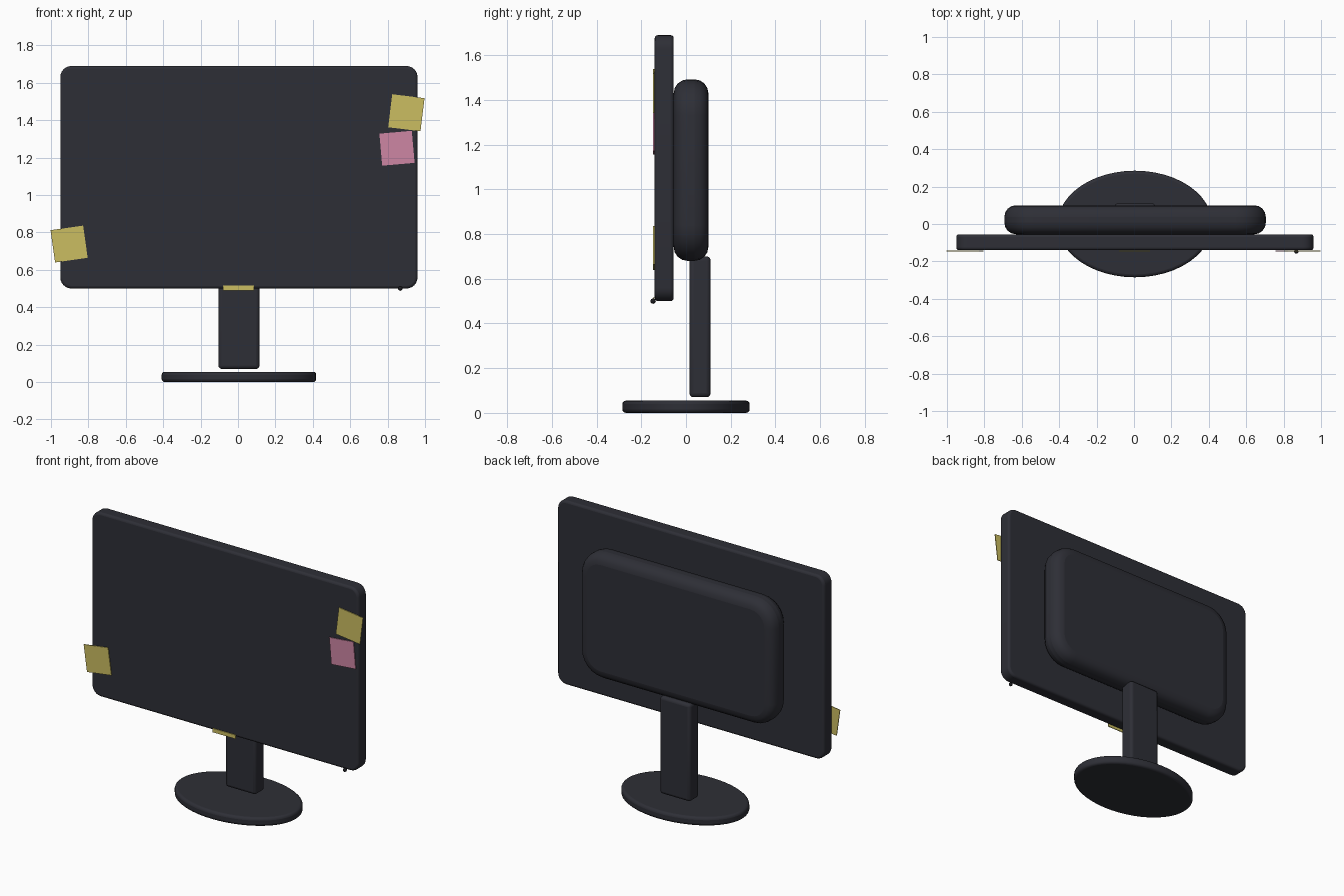
import bpy, bmesh, math
from mathutils import Matrix

old = bpy.data.objects.get("Cube")
if old:
    bpy.data.objects.remove(old, do_unlink=True)

CX = 0.005  # shared centre line of the monitor


def material(name, rgb):
    mat = bpy.data.materials.new(name)
    mat.use_nodes = True
    mat.diffuse_color = (*rgb, 1)
    mat.node_tree.nodes["Principled BSDF"].inputs["Base Color"].default_value = (*rgb, 1)
    return mat


charcoal = material("charcoal plastic", (0.027, 0.028, 0.037))
black = material("black plastic", (0.012, 0.012, 0.015))
yellow = material("yellow paper", (0.60, 0.51, 0.12))
pink = material("pink paper", (0.61, 0.24, 0.37))


def finish(name, bm, mat, smooth=True):
    bmesh.ops.recalc_face_normals(bm, faces=bm.faces)
    mesh = bpy.data.meshes.new(name)
    bm.to_mesh(mesh)
    bm.free()
    mesh.materials.append(mat)
    obj = bpy.data.objects.new(name, mesh)
    bpy.context.collection.objects.link(obj)
    if smooth:
        bpy.ops.object.select_all(action='DESELECT')
        obj.select_set(True)
        bpy.context.view_layer.objects.active = obj
        bpy.ops.object.shade_smooth_by_angle(angle=math.radians(40))
    return obj


def add_bevel(obj, width, segments):
    mod = obj.modifiers.new("soft edges", 'BEVEL')
    mod.width = width
    mod.segments = segments
    mod.limit_method = 'ANGLE'
    mod.angle_limit = math.radians(40)
    return obj


def prism(name, outline, y0, y1, mat, smooth=True):
    """Extrude an x-z outline from y0 to y1."""
    bm = bmesh.new()
    face = bm.faces.new([bm.verts.new((x, y0, z)) for x, z in outline])
    ext = bmesh.ops.extrude_face_region(bm, geom=[face])
    verts = [g for g in ext["geom"] if isinstance(g, bmesh.types.BMVert)]
    bmesh.ops.translate(bm, verts=verts, vec=(0, y1 - y0, 0))
    return finish(name, bm, mat, smooth)


def rounded_rect(x0, x1, z0, z1, r, steps=6):
    centres = [(x1 - r, z1 - r), (x0 + r, z1 - r), (x0 + r, z0 + r), (x1 - r, z0 + r)]
    points = []
    for quarter, (cx, cz) in enumerate(centres):
        for i in range(steps + 1):
            a = (quarter + i / steps) * math.pi / 2
            points.append((cx + r * math.cos(a), cz + r * math.sin(a)))
    return points


# Screen panel and the softer housing behind it
add_bevel(prism("screen", rounded_rect(-0.95, 0.96, 0.5, 1.69, 0.06), -0.14, -0.055, charcoal), 0.014, 3)
add_bevel(prism("rear_housing", rounded_rect(-0.693, 0.705, 0.68, 1.492, 0.16), -0.055, 0.1, charcoal), 0.062, 4)

# Neck
bm = bmesh.new()
bmesh.ops.create_cube(bm, size=1, matrix=Matrix.Translation((CX, 0.0625, 0.385))
                      @ Matrix.Diagonal((0.22, 0.095, 0.63, 1)))
add_bevel(finish("neck", bm, charcoal), 0.018, 3)

# Oval foot
bm = bmesh.new()
bmesh.ops.create_cone(bm, cap_ends=True, segments=48, radius1=1, radius2=1, depth=1,
                      matrix=Matrix.Translation((CX, 0, 0.0275)) @ Matrix.Diagonal((0.413, 0.285, 0.055, 1)))
add_bevel(finish("foot", bm, charcoal), 0.016, 3)

# Power button under the lower edge
bm = bmesh.new()
bmesh.ops.create_uvsphere(bm, u_segments=12, v_segments=8, radius=0.012,
                          matrix=Matrix.Translation((0.868, -0.147, 0.5)))
finish("power_button", bm, black)

# Paper notes: centre x, centre z, width, height, tilt in degrees
notes = [
    ("upper_note", 0.9, 1.44, 0.174, 0.178, -7, yellow),
    ("middle_note", 0.85, 1.25, 0.174, 0.172, 5, pink),
    ("lower_note", -0.903, 0.738, 0.176, 0.174, 8, yellow),
    ("bottom_strip", 0.002, 0.503, 0.165, 0.025, 0, yellow),
]
for name, cx, cz, w, h, tilt, mat in notes:
    c, s = math.cos(math.radians(tilt)), math.sin(math.radians(tilt))
    corners = [(cx + u * w / 2 * c - v * h / 2 * s, cz + u * w / 2 * s + v * h / 2 * c)
               for u, v in ((-1, -1), (1, -1), (1, 1), (-1, 1))]
    prism(name, corners, -0.147, -0.142, mat, smooth=False)
